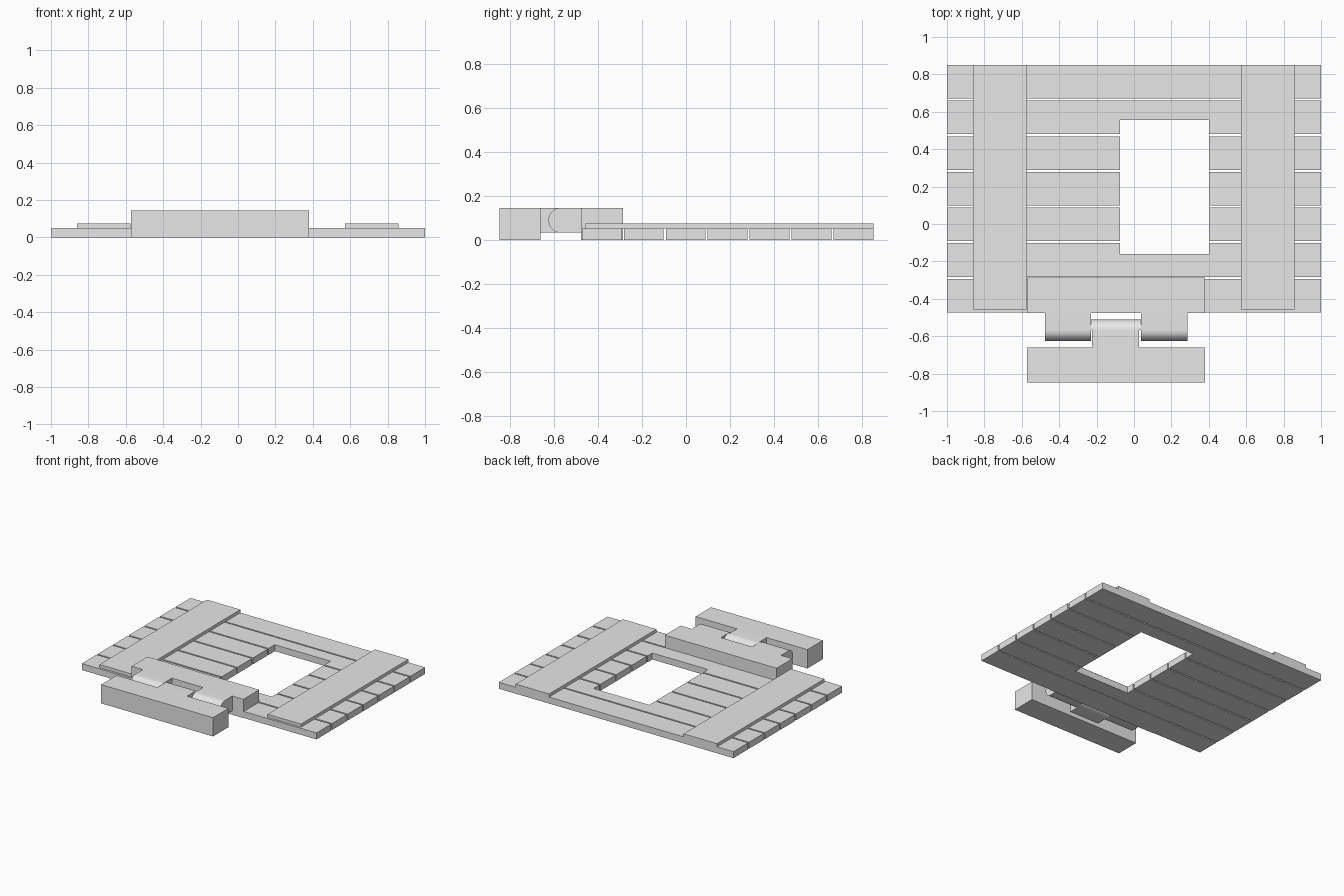
import bpy
import bmesh
from math import sin, cos, pi
from mathutils import Vector

if "Cube" in bpy.data.objects:
    bpy.data.objects.remove(bpy.data.objects["Cube"], do_unlink=True)

grey = bpy.data.materials.new("plain_grey")
grey.use_nodes = True
grey.diffuse_color = (0.8, 0.8, 0.8, 1)
grey.node_tree.nodes["Principled BSDF"].inputs["Base Color"].default_value = (0.8, 0.8, 0.8, 1)


def prism(name, outline, start, depth):
    """Extrude a closed 3D outline along the depth vector."""
    bm = bmesh.new()
    face = bm.faces.new([bm.verts.new(Vector(p) + Vector(start)) for p in outline])
    top = bmesh.ops.extrude_face_region(bm, geom=[face])["geom"]
    moved = [v for v in top if isinstance(v, bmesh.types.BMVert)]
    bmesh.ops.translate(bm, verts=moved, vec=depth)
    bmesh.ops.recalc_face_normals(bm, faces=bm.faces)
    mesh = bpy.data.meshes.new(name)
    bm.to_mesh(mesh)
    bm.free()
    mesh.materials.append(grey)
    obj = bpy.data.objects.new(name, mesh)
    bpy.context.collection.objects.link(obj)
    return obj


def slab(name, outline, z0, z1):
    return prism(name, [(x, y, 0) for x, y in outline], (0, 0, z0), (0, 0, z1 - z0))


def box(name, x0, x1, y0, y1, z0, z1):
    return slab(name, [(x0, y0), (x1, y0), (x1, y1), (x0, y1)], z0, z1)


# Planks, left open around the window
FRONT, BACK, THICK, GAP, COUNT = -0.473, 0.85, 0.05, 0.011, 7
WX0, WX1, WY0, WY1 = -0.075, 0.4, -0.16, 0.555
width = (BACK - FRONT - GAP * (COUNT - 1)) / COUNT
for i in range(COUNT):
    y0 = FRONT + i * (width + GAP)
    y1 = y0 + width
    name = f"plank_{i + 1}"
    if y1 <= WY0 or y0 >= WY1:
        box(name, -1, 1, y0, y1, 0, THICK)
    elif y0 >= WY0 and y1 <= WY1:
        box(name + "_right", -1, WX0, y0, y1, 0, THICK)
        box(name + "_left", WX1, 1, y0, y1, 0, THICK)
    else:
        # Notched plank: solid side away from the window
        solid, cut, edge = (y0, y1, WY0) if y0 < WY0 else (y1, y0, WY1)
        slab(name, [(-1, solid), (1, solid), (1, cut), (WX1, cut),
                    (WX1, edge), (WX0, edge), (WX0, cut), (-1, cut)], 0, THICK)

# Battens across the planks
box("batten_right", -0.86, -0.575, -0.457, BACK, THICK, 0.074)
box("batten_left", 0.572, 0.857, -0.457, BACK, THICK, 0.074)

# Hinge leaves
TOP, LOW = 0.145, 0.032
box("hinge_back_leaf", -0.573, 0.38, -0.477, -0.285, 0, TOP)
box("hinge_front_leaf", -0.573, 0.38, -0.847, -0.66, 0, TOP)

# Hinge knuckles: flat arms with a rounded end
PIVOT = -0.568
RADIUS = (TOP - LOW) / 2


def knuckle(name, x0, x1, root, side):
    mid = (TOP + LOW) / 2
    pts = [(0, root, LOW)]
    for k in range(25):
        a = -pi / 2 + pi * k / 24
        pts.append((0, PIVOT + side * RADIUS * cos(a), mid + RADIUS * sin(a)))
    pts.append((0, root, TOP))
    obj = prism(name, pts, (x0, 0, 0), (x1 - x0, 0, 0))
    bpy.ops.object.select_all(action="DESELECT")
    obj.select_set(True)
    bpy.context.view_layer.objects.active = obj
    bpy.ops.object.shade_smooth_by_angle(angle=pi / 6)


knuckle("hinge_knuckle_right", -0.476, -0.23, -0.477, -1)
knuckle("hinge_knuckle_left", 0.037, 0.285, -0.477, -1)
knuckle("hinge_tongue", -0.225, 0.028, -0.66, 1)

# Barrel around the pivot, a little wider than the tongue
knuckle("hinge_barrel", -0.235, 0.041, PIVOT, 1)
